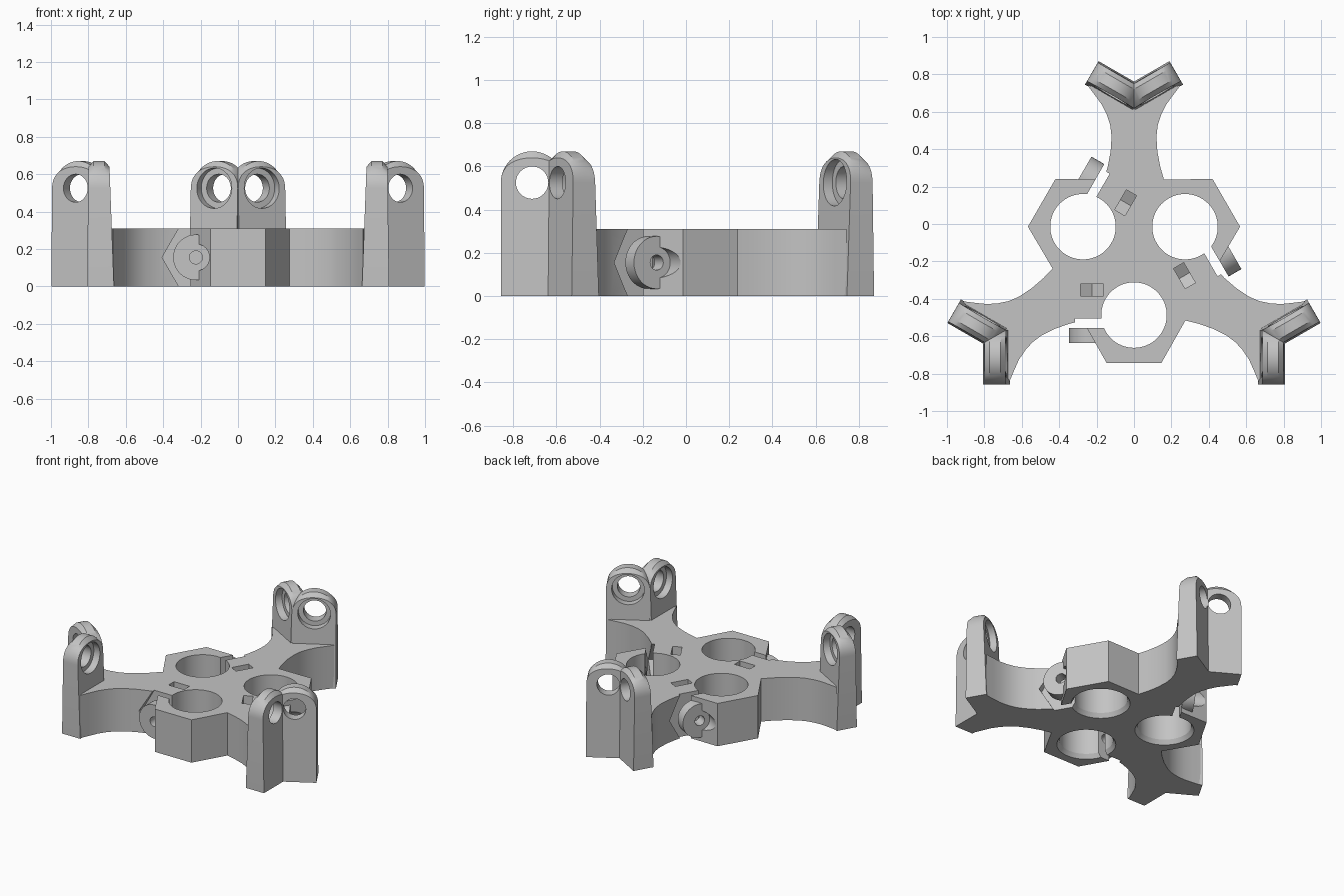
import bpy, bmesh
from math import sin, cos, pi, radians
from mathutils import Matrix, Vector

cube = bpy.data.objects.get("Cube")
if cube:
    bpy.data.objects.remove(cube, do_unlink=True)

grey = bpy.data.materials.new("light_grey")
grey.use_nodes = True
grey.diffuse_color = (0.55, 0.55, 0.55, 1)
grey.node_tree.nodes["Principled BSDF"].inputs["Base Color"].default_value = grey.diffuse_color

CENTRE = Matrix.Translation((0, -0.172, 0))
HEIGHT = 0.31
BOLT_X, BOLT_Z = -0.225, 0.155
ALONG_Y = Matrix.Rotation(radians(90), 4, 'X')   # profile in x/z, extruded along -y


def turn(k):
    return Matrix.Rotation(radians(120 * k), 4, 'Z')


def skin(name, loops, matrix):
    """Closed solid through matching loops of points."""
    bm = bmesh.new()
    rings = [[bm.verts.new(matrix @ Vector(p)) for p in loop] for loop in loops]
    n = len(rings[0])
    for a, b in zip(rings, rings[1:]):
        for i in range(n):
            bm.faces.new((a[i], a[(i + 1) % n], b[(i + 1) % n], b[i]))
    bm.faces.new(rings[0])
    bm.faces.new(rings[-1])
    bmesh.ops.recalc_face_normals(bm, faces=bm.faces)
    mesh = bpy.data.meshes.new(name)
    bm.to_mesh(mesh)
    bm.free()
    mesh.materials.append(grey)
    obj = bpy.data.objects.new(name, mesh)
    bpy.context.collection.objects.link(obj)
    return obj


def prism(name, pts, h0, h1, matrix):
    return skin(name, [[(x, y, h) for x, y in pts] for h in (h0, h1)], matrix)


def circle(cx, cy, r, n=40):
    return [(cx + r * cos(2 * pi * i / n), cy + r * sin(2 * pi * i / n)) for i in range(n)]


def box(x0, x1, y0, y1):
    return [(x0, y0), (x1, y0), (x1, y1), (x0, y1)]


def combine(obj, tools, operation):
    for tool in tools:
        tool.hide_render = True
        mod = obj.modifiers.new("bool", 'BOOLEAN')
        mod.operation, mod.solver, mod.object = operation, 'EXACT', tool
        bpy.context.view_layer.update()
        dg = bpy.context.evaluated_depsgraph_get()
        mesh = bpy.data.meshes.new_from_object(obj.evaluated_get(dg))
        obj.modifiers.clear()
        obj.data = mesh
        bpy.data.objects.remove(tool, do_unlink=True)


def finish(obj):
    bpy.ops.object.select_all(action='DESELECT')
    obj.select_set(True)
    bpy.context.view_layer.objects.active = obj
    bpy.ops.object.shade_smooth_by_angle(angle=radians(25))


# Hub outline: three flared arms alternating with three hexagonal clamps
side = [(0.16, 0.41), (0.14, 0.48), (0.125, 0.56), (0.12, 0.64), (0.127, 0.70),
        (0.145, 0.755), (0.172, 0.81), (0.212, 0.865), (0.25, 0.915)]
arm = side + [(0, 0.85)] + [(-x, y) for x, y in reversed(side)]
outline = []
for k in range(3):
    outline += [(turn(k) @ Vector((x, y, 0)))[:2] for x, y in arm]
    outline += [(turn(k - 1) @ Vector((x, -0.57, 0)))[:2] for x in (0.147, -0.147)][::-1]
hub = prism("hub_frame", outline, 0, HEIGHT, CENTRE)

# Clamp gap and hexagonal relief in the arm wall
hexagon = circle(BOLT_X, BOLT_Z, 0.181, 6)
for k in range(3):
    place = CENTRE @ turn(k)
    combine(hub, [
        prism("gap", box(-0.29, -0.1, -0.383, -0.333), -0.1, 0.5, place),
        prism("relief", hexagon, 0.3332, 0.3828, place @ ALONG_Y)], 'DIFFERENCE')

# Rounded clamp lugs
for k in range(3):
    combine(hub, [prism("lug", circle(BOLT_X, BOLT_Z, 0.122), 0.3835, 0.463,
                        CENTRE @ turn(k) @ ALONG_Y)], 'UNION')

# Tool bores, screw holes, screw head seats and nut pockets
nut = [(-0.062, 0.4), (-0.062, 0.12), (0, 0.085), (0.062, 0.12), (0.062, 0.4)]
nut = [(x + BOLT_X, z) for x, z in nut]
for k in range(3):
    place = CENTRE @ turn(k)
    bore = [[(x, y, z) for x, y in circle(0, -0.315, r, 64)]
            for r, z in ((0.20, -0.01), (0.175, 0.03), (0.175, 0.5))]
    combine(hub, [
        skin("bore", bore, place),
        prism("screw_hole", circle(BOLT_X, BOLT_Z, 0.035, 24), 0.17, 0.6, place @ ALONG_Y),
        prism("head_seat", circle(BOLT_X, BOLT_Z, 0.072), 0.4632, 0.62, place @ ALONG_Y),
        prism("nut_pocket", nut, 0.15, 0.213, place @ ALONG_Y)], 'DIFFERENCE')
finish(hub)

# Rod mounts: pairs of arched lugs with a seat on the inner face
W, PIVOT = 0.145, 0.525


def arch(inset, draft, offset):
    pts = [(-W, 0), (W, 0)]
    for i in range(25):
        a = pi * i / 24
        pts.append((W * cos(a), PIVOT + (W - inset * abs(sin(a))) * sin(a)))
    return [(x, z, offset - draft * z / 0.67) for x, z in pts]


along = Vector((cos(radians(30)), 0.5, 0))
inward = along.cross(Vector((0, 0, 1)))
origin = Vector((0.226, 0.98, 0)) - along * W
frame = Matrix.Translation(origin) @ Matrix((along, (0, 0, 1), inward)).transposed().to_4x4()
for k, label in enumerate(("back", "right", "left")):
    frames = [CENTRE @ turn(k) @ Matrix.Diagonal((s, 1, 1, 1)) @ frame for s in (1, -1)]
    loops = [arch(0.03, -0.01, -0.0725), arch(0, -0.01, -0.047),
             arch(0, 0.025, 0.047), arch(0.03, 0.025, 0.0725)]
    mount, other = [skin(label + "_rod_mount", loops, f) for f in frames]
    combine(mount, [other], 'UNION')
    for f in frames:
        combine(mount, [
            prism("pivot_hole", circle(0, PIVOT, 0.075, 32), -0.13, 0.1, f),
            prism("seat", circle(0, PIVOT, 0.108, 32), 0.005, 0.1, f)], 'DIFFERENCE')
    finish(mount)
